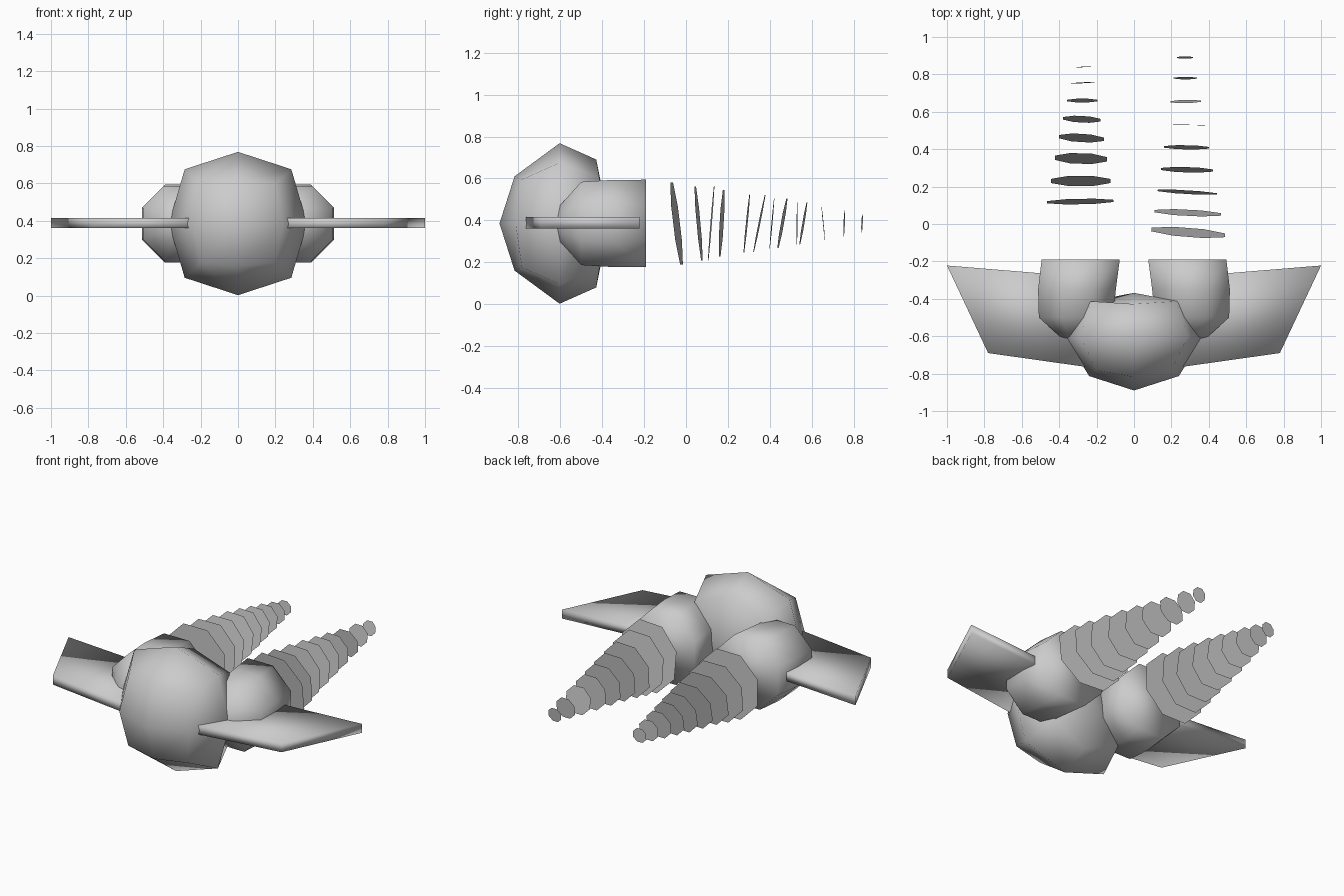
import bpy, bmesh, math
from mathutils import Vector, Euler

if "Cube" in bpy.data.objects:
    bpy.data.objects.remove(bpy.data.objects["Cube"])

MID = 0.385  # height of the centre line


def make(name, verts, faces, smooth=True):
    bm = bmesh.new()
    vs = [bm.verts.new(v) for v in verts]
    for f in faces:
        bm.faces.new([vs[i] for i in f])
    bmesh.ops.recalc_face_normals(bm, faces=bm.faces)
    me = bpy.data.meshes.new(name)
    bm.to_mesh(me)
    bm.free()
    for p in me.polygons:
        p.use_smooth = smooth
    ob = bpy.data.objects.new(name, me)
    bpy.context.collection.objects.link(ob)
    return ob


# hull: a 2x2 quad sphere whose grid points are placed by type
def hull_point(i, j, k):
    n = abs(i) + abs(j) + abs(k)
    if n == 1:
        p = (0.37, 0.235 if j > 0 else 0.287, 0.383)
    elif n == 3:
        p = (0.23, 0.19, 0.215) if j > 0 else (0.2, 0.18, 0.21)
    elif j == 0:
        p = (0.285, 0, 0.29)
    elif i == 0:
        p = (0, 0.175, 0.305) if j > 0 else (0, 0.215, 0.225)
    else:
        p = (0.27, 0.16, 0) if j > 0 else (0.24, 0.21, 0)
    return (i * p[0], -0.603 + j * p[1], MID + k * p[2])


R = (-1, 0, 1)
keys = [(i, j, k) for i in R for j in R for k in R if (i, j, k) != (0, 0, 0)]
index = {key: n for n, key in enumerate(keys)}
faces = []
for axis in range(3):
    for s in (-1, 1):
        for a in (-1, 0):
            for b in (-1, 0):
                quad = []
                for u, v in ((a, b), (a + 1, b), (a + 1, b + 1), (a, b + 1)):
                    key = [u, v]
                    key.insert(axis, s)
                    quad.append(index[tuple(key)])
                faces.append(quad)
make("hull", [hull_point(*key) for key in keys], faces)


def octagon(cx, y, r):
    return [(cx + r * math.cos((n + 0.5) * math.pi / 4), y,
             MID + r * math.sin((n + 0.5) * math.pi / 4)) for n in range(8)]


# engine pods: eight-sided domes with closed backs
POD = [(0.285, -0.19, 0.226), (0.305, -0.35, 0.225),
       (0.31, -0.5, 0.215), (0.31, -0.6, 0.095)]
for side, s in (("left", -1), ("right", 1)):
    verts = [v for cx, y, r in POD for v in octagon(s * cx, y, r)]
    verts.append((s * 0.31, -0.63, MID))
    faces = [list(range(8))]
    for ring in range(3):
        for n in range(8):
            m = (n + 1) % 8
            faces.append([ring * 8 + n, ring * 8 + m, ring * 8 + 8 + m, ring * 8 + 8 + n])
    faces += [[24 + n, 24 + (n + 1) % 8, 32] for n in range(8)]
    make(side + "_pod", verts, faces)

# swept wing slabs
PLAN = [(0.2, -0.772), (0.78, -0.69), (1.0, -0.222), (0.2, -0.288)]
for side, s in (("left", -1), ("right", 1)):
    verts = [(s * x, y, z) for z in (0.36, 0.415) for x, y in PLAN]
    faces = [[0, 1, 2, 3], [4, 5, 6, 7]]
    faces += [[n, (n + 1) % 4, (n + 1) % 4 + 4, n + 4] for n in range(4)]
    make(side + "_wing", verts, faces)

# exhaust trails: shrinking loose discs, each (y, pitch, yaw)
TRAILS = {
    "left": (-1, [(0, 0, 0), (.12, .08, .02), (.23, .17, 0), (.35, .2, -.03), (.46, .18, -.06),
                  (.56, .17, -.05), (.66, .12, 0), (.755, .04, .05), (.84, .04, .08)]),
    "right": (1, [(-.045, -.12, -.08), (.06, -.09, -.05), (.17, .06, -.06), (.29, .1, -.03),
                  (.41, .09, -.02), (.53, .01, -.02), (.655, -.1, .02), (.78, .1, 0), (.89, .15, 0)]),
}
for side, (s, discs) in TRAILS.items():
    verts, faces = [], []
    for n, (y, pitch, yaw) in enumerate(discs):
        r = (0.2 - 0.157 * n / 8) * 1.07
        rot = Euler((-pitch, 0, yaw)).to_matrix()
        centre = Vector((s * (0.29 - 0.018 * n / 8), y, MID))
        verts += [centre + rot @ (Vector(p) - Vector((0, 0, MID))) for p in octagon(0, 0, r)]
        faces.append([n * 8 + i for i in range(8)])
    make(side + "_exhaust_trail", verts, faces, smooth=False)
